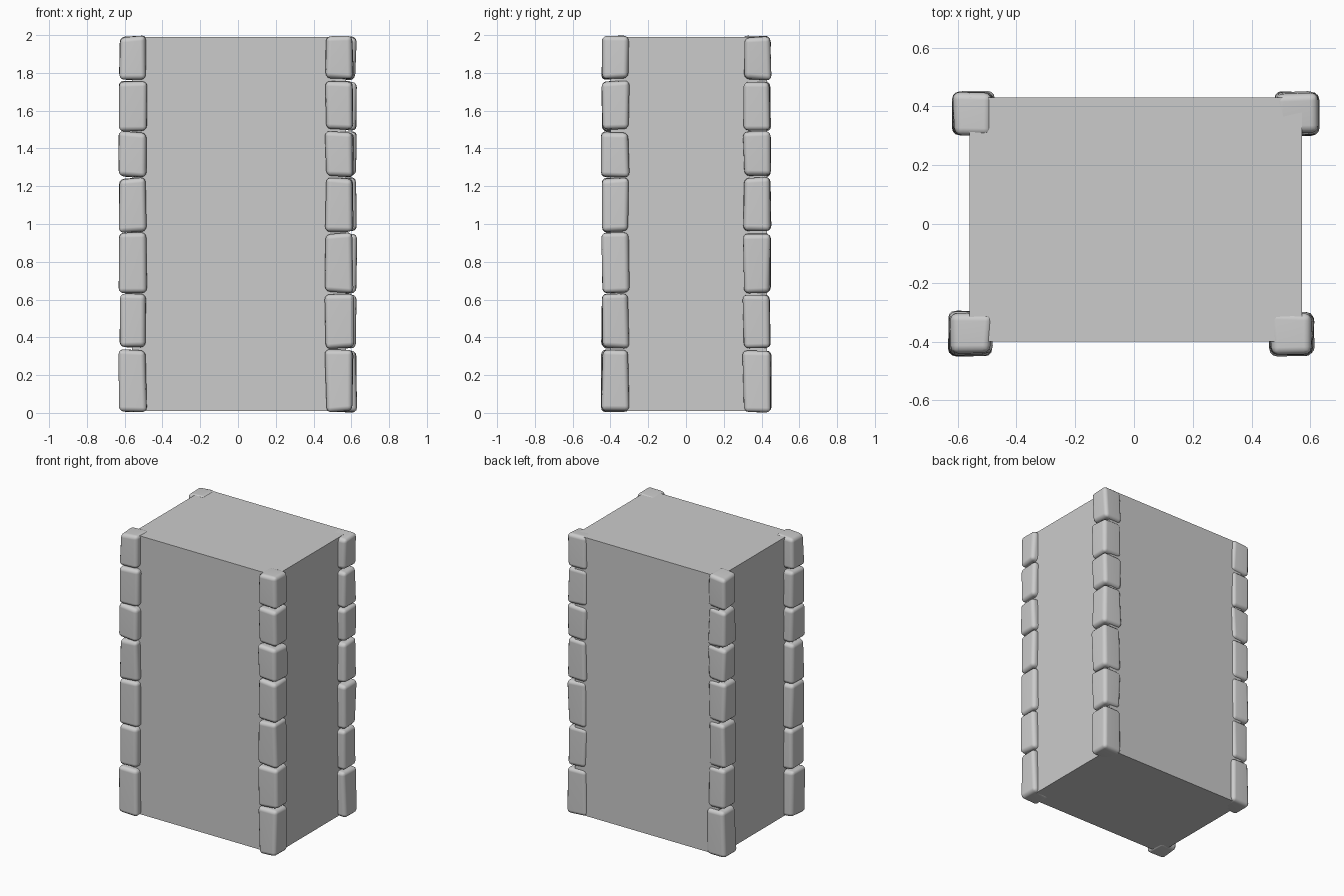
import bpy, bmesh, random
from mathutils import Vector

if "Cube" in bpy.data.objects:
    bpy.data.objects.remove(bpy.data.objects["Cube"])

random.seed(4)


def finish(name, bm):
    me = bpy.data.meshes.new(name)
    bm.to_mesh(me)
    bm.free()
    ob = bpy.data.objects.new(name, me)
    bpy.context.collection.objects.link(ob)
    return ob


def box(lo, hi):
    bm = bmesh.new()
    bmesh.ops.create_cube(bm, size=1)
    for v in bm.verts:
        v.co = Vector([lo[i] + (v.co[i] + 0.5) * (hi[i] - lo[i]) for i in range(3)])
    return bm


# plain wall core
finish("wall_core", box((-0.56, -0.40, 0.01), (0.572, 0.43, 1.99)))

# stone courses shared by the four corners
levels = [0.0, 0.34, 0.632, 0.955, 1.247, 1.492, 1.762, 2.0]
corners = {
    "front_left": ((-0.635, -0.452), (-0.478, -0.292)),
    "front_right": ((0.457, -0.452), (0.617, -0.295)),
    "back_left": ((-0.622, 0.297), (-0.472, 0.454)),
    "back_right": ((0.475, 0.297), (0.632, 0.454)),
}


def corner_stone(name, lo, hi):
    bm = box(lo, hi)
    mid = (Vector(lo) + Vector(hi)) / 2
    # uneven, inward-nudged corners
    for v in bm.verts:
        for i, amount in enumerate((0.014, 0.014, 0.016)):
            v.co[i] += (1 if v.co[i] < mid[i] else -1) * random.uniform(0, amount)
    ob = finish(name, bm)
    bev = ob.modifiers.new("worn_edges", "BEVEL")
    bev.width = 0.026
    bev.segments = 3
    bev.limit_method = "NONE"
    bev.harden_normals = False
    for p in ob.data.polygons:
        p.use_smooth = True
    wn = ob.modifiers.new("flat_faces", "WEIGHTED_NORMAL")
    wn.keep_sharp = True


# stacked corner stones
for corner, ((x0, y0), (x1, y1)) in corners.items():
    for i in range(len(levels) - 1):
        gap0 = 0.0 if i == 0 else -0.003
        gap1 = 0.0 if i == len(levels) - 2 else 0.003
        corner_stone(f"stone_{corner}_{i + 1}",
                     (x0, y0, levels[i] + gap0), (x1, y1, levels[i + 1] + gap1))
